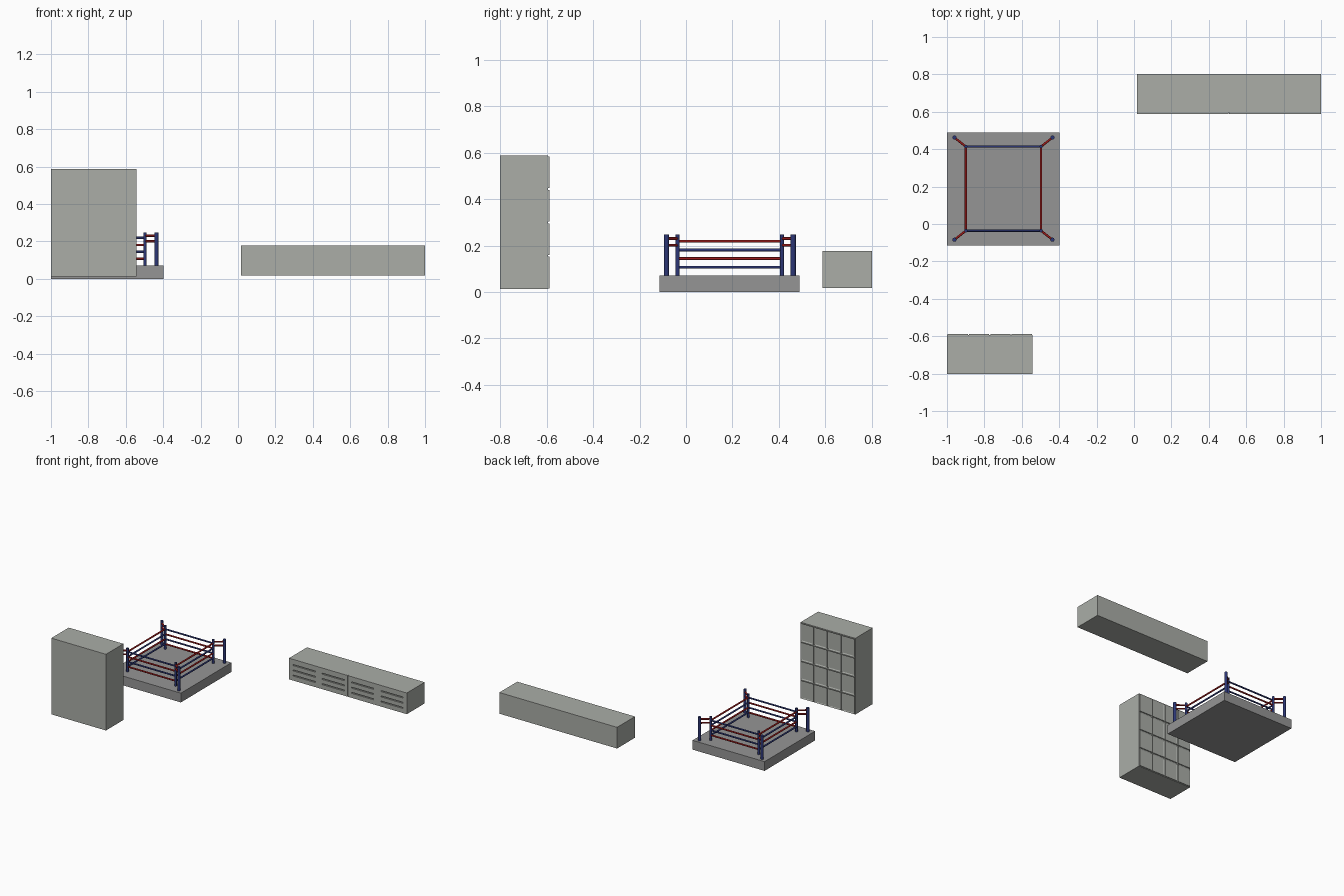
import bpy, bmesh
from mathutils import Vector

if "Cube" in bpy.data.objects:
    bpy.data.objects.remove(bpy.data.objects["Cube"])


def material(name, rgb):
    m = bpy.data.materials.new(name)
    m.diffuse_color = (*rgb, 1)
    m.use_nodes = True
    m.node_tree.nodes["Principled BSDF"].inputs["Base Color"].default_value = m.diffuse_color
    return m


BLUE = material("blue", (0.025, 0.037, 0.18))
RED = material("red", (0.33, 0.010, 0.010))
STEEL = material("steel_grey", (0.405, 0.42, 0.39))
MAT = material("canvas_grey", (0.30, 0.30, 0.30))


def box(name, lo, hi, mat):
    lo, hi = Vector(lo), Vector(hi)
    bpy.ops.mesh.primitive_cube_add(size=1, location=(lo + hi) / 2)
    o = bpy.context.object
    o.name = name
    o.scale = hi - lo
    bpy.ops.object.transform_apply(location=False, rotation=False, scale=True)
    o.data.materials.append(mat)
    return o


def rod(name, a, b, r, mat):
    a, b = Vector(a), Vector(b)
    d = b - a
    bpy.ops.mesh.primitive_cylinder_add(vertices=16, radius=r, depth=d.length,
                                        location=(a + b) / 2)
    o = bpy.context.object
    o.name = name
    o.rotation_euler = d.to_track_quat('Z', 'Y').to_euler()
    o.data.materials.append(mat)
    bpy.ops.object.shade_smooth_by_angle()
    return o


def door(x0, x1, z0, z1, y, depth, border):
    """Raised door with a shallow recessed panel, facing +y."""
    o = box("tall_locker_door", (x0, y, z0), (x1, y + depth, z1), STEEL)
    bm = bmesh.new()
    bm.from_mesh(o.data)
    bm.normal_update()
    face = max(bm.faces, key=lambda f: f.normal.y)
    bmesh.ops.inset_region(bm, faces=[face], thickness=border)
    bmesh.ops.translate(bm, verts=face.verts, vec=(0, -depth * 0.6, 0))
    bm.to_mesh(o.data)
    bm.free()


# Tall locker: body and a four by four grid of doors on the +y side
X0, X1, Z0, Z1, Y = -1, -0.543, 0.012, 0.588, -0.594
box("tall_locker_body", (X0, -0.802, Z0), (X1, Y, Z1), STEEL)
w, h = (X1 - X0) / 4, (Z1 - Z0) / 4
for i in range(4):
    for j in range(4):
        x, z = X0 + i * w, Z0 + j * h
        door(x + 0.003, x + w - 0.003, z + 0.004, z + h - 0.004, Y, 0.006, 0.009)

# Long locker: body, and a front skin leaving three slots in each of four columns
X0, X1, Z0, Z1 = 0.015, 1.0, 0.017, 0.177
YF, YB = 0.588, 0.596
box("long_locker_body", (X0, YB, Z0), (X1, 0.802, Z1), STEEL)
slots = [(0.05, 0.235), (0.292, 0.477), (0.538, 0.723), (0.785, 0.97)]
uprights = [(X0, 0.05), (0.235, 0.292), (0.477, 0.506), (0.509, 0.538),
            (0.723, 0.785), (0.97, X1)]
for a, b in uprights:
    box("long_locker_upright", (a, YF, Z0), (b, YB, Z1), STEEL)
edges = [Z0, 0.051, 0.059, 0.090, 0.098, 0.130, 0.138, Z1]
for a, b in slots:
    for lo, hi in zip(edges[::2], edges[1::2]):
        box("long_locker_slat", (a, YF, lo), (b, YB, hi), STEEL)

# Ring platform
CX, CY = -0.698, 0.189
box("ring_platform", (-1, -0.114, 0), (-0.398, 0.49, 0.07), MAT)

# Corner posts and the short ties between them
inner, outer = (0.201, 0.225), (0.262, 0.273)
for sx in (-1, 1):
    for sy in (-1, 1):
        xi, yi = CX + sx * inner[0], CY + sy * inner[1]
        xo, yo = CX + sx * outer[0], CY + sy * outer[1]
        rod("inner_post", (xi, yi, 0.06), (xi, yi, 0.247), 0.009, BLUE)
        rod("outer_post", (xo, yo, 0.06), (xo, yo, 0.248), 0.011, BLUE)
        for z in (0.23, 0.201):
            rod("corner_tie", (xi, yi, z), (xo, yo, z), 0.006, RED)

# Ropes, colours alternating down each side
for k, z in enumerate((0.219, 0.181, 0.144, 0.107)):
    for s in (-1, 1):
        x, y = CX + s * inner[0], CY + s * inner[1]
        rod("side_rope", (x, CY - inner[1], z), (x, CY + inner[1], z), 0.006, (RED, BLUE)[k % 2])
        rod("end_rope", (CX - inner[0], y, z), (CX + inner[0], y, z), 0.006, (BLUE, RED)[k % 2])
